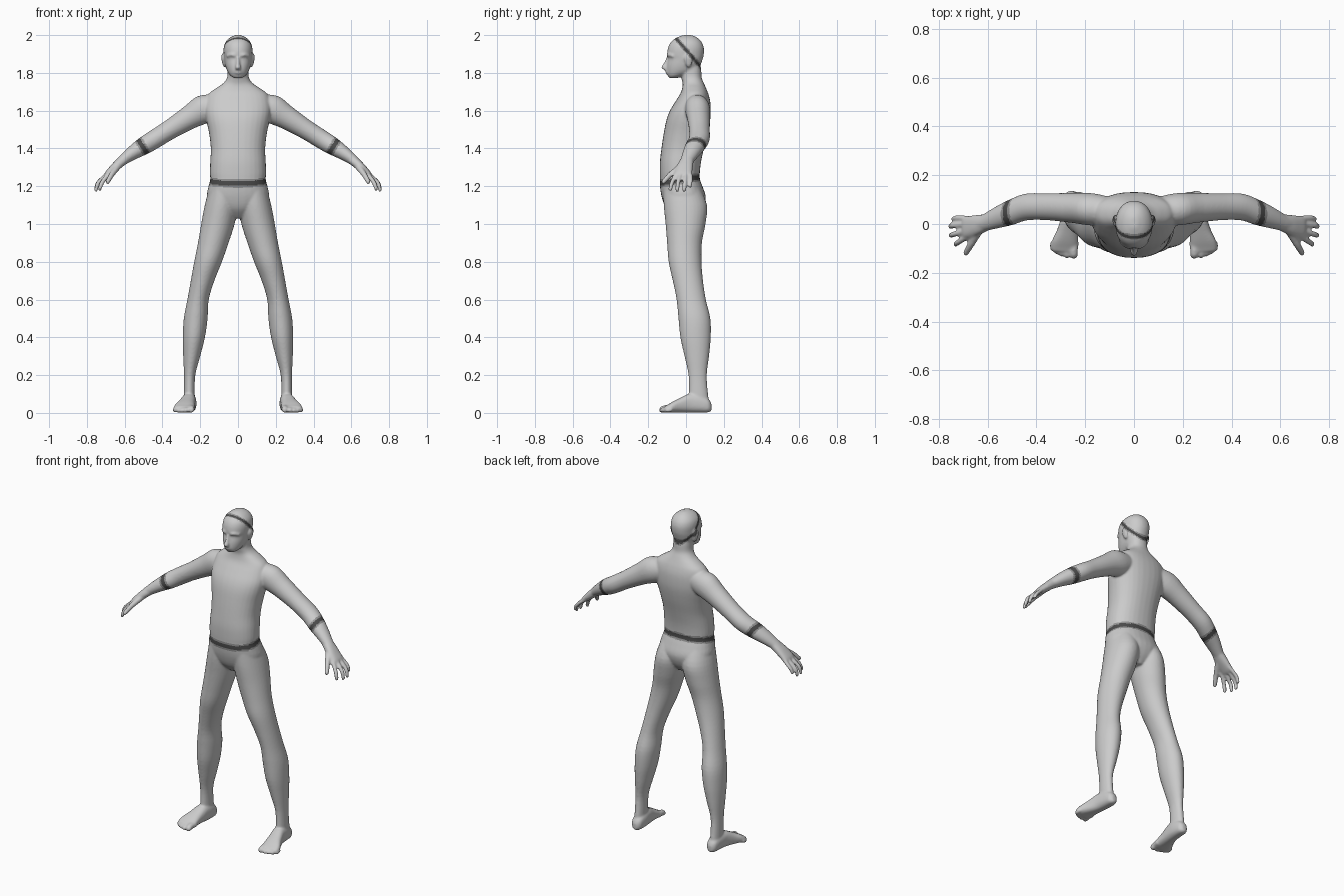
import bpy, bmesh
from math import cos, sin, pi
from mathutils import Vector

X, Y, Z = Vector((1, 0, 0)), Vector((0, 1, 0)), Vector((0, 0, 1))
bm = bmesh.new()


def spline(rows, steps):
    """Catmull-Rom interpolation through rows of numbers."""
    out, n = [], len(rows)
    for i in range(n - 1):
        quad = zip(rows[max(i - 1, 0)], rows[i], rows[i + 1], rows[min(i + 2, n - 1)])
        quad = list(quad)
        for s in range(steps):
            t = s / steps
            out.append([0.5 * (2 * b + (c - a) * t + (2 * a - 5 * b + 4 * c - d) * t * t
                               + (3 * b - a - 3 * c + d) * t ** 3) for a, b, c, d in quad])
    return out + [list(rows[-1])]


def loft(rows, u, v, power=2.0, seg=32, steps=4):
    """Skin superellipse sections (x, y, z, a, b) lying in the u, v plane."""
    loops = []
    for x, y, z, a, b in spline(rows, steps):
        ring = []
        for k in range(seg):
            c, s = cos(2 * pi * k / seg), sin(2 * pi * k / seg)
            cu = abs(c) ** (2 / power) * (1 if c > 0 else -1)
            sv = abs(s) ** (2 / power) * (1 if s > 0 else -1)
            ring.append(bm.verts.new(Vector((x, y, z)) + u * cu * max(a, .002) + v * sv * max(b, .002)))
        loops.append(ring)
    for r, q in zip(loops, loops[1:]):
        for k in range(seg):
            m = (k + 1) % seg
            bm.faces.new((r[k], r[m], q[m], q[k]))
    bm.faces.new(loops[0][::-1])
    bm.faces.new(loops[-1])


def upright(rows, power=2.0, cx=0):
    """Horizontal sections given as z, front y, back y, half width."""
    loft([(cx, (f + b) / 2, z, w, (b - f) / 2) for z, f, b, w in rows], X, Y, power)


def tube(points, r0, r1):
    """Round-tipped finger-like tube."""
    pts = [Vector(p) for p in points]
    t = (pts[-1] - pts[0]).normalized()
    u = t.cross(X if abs(t.x) < .7 else Y).normalized()
    n = len(pts) - 1
    rows = [(*p, r0 + (r1 - r0) * i / n, r0 + (r1 - r0) * i / n) for i, p in enumerate(pts)]
    end = (pts[-1] - pts[-2]).normalized()
    rows.append((*(pts[-1] + end * r1 * .6), r1 * .7, r1 * .7))
    rows.append((*(pts[-1] + end * r1 * .95), r1 * .2, r1 * .2))
    loft(rows, u, t.cross(u), seg=12, steps=3)


# Torso and neck
upright([(1.03, -.06, .055, .03), (1.08, -.105, .09, .12), (1.14, -.128, .105, .163),
         (1.20, -.138, .087, .156), (1.235, -.138, .074, .147), (1.27, -.139, .073, .149),
         (1.33, -.138, .08, .147), (1.40, -.13, .095, .144), (1.48, -.118, .115, .153),
         (1.55, -.104, .128, .168), (1.60, -.085, .131, .175), (1.65, -.055, .128, .17),
         (1.69, -.03, .118, .155), (1.72, -.02, .106, .115), (1.745, -.018, .095, .078),
         (1.775, -.025, .083, .058), (1.82, -.03, .08, .054), (1.86, -.02, .07, .05)], 2.25)

# Head
upright([(1.772, -.087, -.05, .02), (1.785, -.097, -.01, .04), (1.81, -.103, .05, .057),
         (1.84, -.102, .076, .067), (1.875, -.095, .089, .073), (1.897, -.1, .094, .075),
         (1.93, -.096, .095, .076), (1.96, -.082, .085, .068), (1.985, -.053, .062, .045),
         (2.0, -.015, .03, .015)], 2.15)
# Nose, lips, brow, ear
loft([(0, -.096, 1.885, .007, .007), (0, -.104, 1.855, .009, .012), (0, -.112, 1.83, .015, .02),
      (0, -.108, 1.818, .015, .013)], X, Y, seg=16)
for z in (1.811, 1.801):
    tube([(0, -.104, z), (.012, -.101, z), (.022, -.095, z)], .007, .004)
tube([(.012, -.096, 1.892), (.035, -.09, 1.896), (.056, -.07, 1.89)], .009, .008)
loft([(.071, .016, 1.83, .005, .008), (.075, .014, 1.845, .007, .016), (.079, .014, 1.875, .009, .023),
      (.079, .017, 1.895, .008, .018), (.077, .018, 1.905, .004, .008)], X, Y, seg=16)

# Leg: z, inner x, outer x, front y, back y
leg = [(1.2, .0, .15, -.12, .07), (1.1, .0, .176, -.118, .111), (1.0, .018, .195, -.108, .103),
       (.9, .05, .212, -.1, .084), (.8, .085, .232, -.092, .082), (.7, .125, .25, -.07, .09),
       (.6, .155, .268, -.05, .105), (.5, .161, .287, -.04, .129), (.4, .175, .292, -.03, .131),
       (.3, .2, .29, -.008, .122), (.2, .226, .286, .013, .11), (.1, .229, .287, .015, .117),
       (.04, .229, .287, .01, .125)]
loft([((i + o) / 2, (f + b) / 2, z, (o - i) / 2, (b - f) / 2) for z, i, o, f, b in leg], X, Y)

# Foot and toes
loft([(.256, .135, .03, .012, .018), (.256, .118, .039, .03, .036), (.257, .07, .05, .037, .048),
      (.262, .02, .052, .039, .05), (.273, -.03, .041, .045, .039), (.283, -.07, .031, .054, .029),
      (.286, -.1, .022, .055, .02), (.286, -.113, .02, .048, .015)], X, Z, 2.5)
for x, y, r in ((.248, -.127, .018), (.276, -.128, .014), (.297, -.122, .013),
                (.316, -.113, .013), (.333, -.1, .012)):
    tube([(x - .005, -.075, .024), (x, y + .02, r + .006), (x, y, r)], r, r)

# Arm
loft([(.08, .055, 1.64, .05, .055), (.17, .06, 1.612, .066, .077), (.255, .066, 1.565, .061, .063),
      (.36, .071, 1.50, .055, .052), (.44, .07, 1.45, .055, .05), (.50, .05, 1.413, .054, .047),
      (.56, .028, 1.375, .046, .037), (.615, .006, 1.335, .035, .027), (.64, 0, 1.315, .03, .022)],
     Y, Vector((.53, 0, .85)))
# Palm and fingers
loft([(.60, .008, 1.345, .034, .026), (.635, -.003, 1.315, .041, .025), (.665, -.01, 1.288, .045, .021),
      (.69, -.013, 1.265, .045, .016), (.70, -.014, 1.255, .036, .01)], Y, Vector((.74, 0, .67)), 2.4)
tube([(.675, -.046, 1.275), (.718, -.073, 1.222), (.732, -.083, 1.185)], .013, .011)
tube([(.68, -.025, 1.272), (.738, -.042, 1.22), (.752, -.047, 1.18)], .013, .011)
tube([(.68, .001, 1.272), (.74, -.006, 1.22), (.753, -.01, 1.18)], .013, .011)
tube([(.675, .022, 1.275), (.727, .025, 1.23), (.742, .021, 1.2)], .012, .01)
tube([(.635, -.025, 1.305), (.668, -.082, 1.262), (.69, -.12, 1.223)], .018, .012)

# Mirror, fuse and smooth into one skin
mesh = bpy.data.meshes.new("body_parts")
bm.to_mesh(mesh)
bm.free()
parts = bpy.data.objects.new("body_parts", mesh)
bpy.context.collection.objects.link(parts)
parts.modifiers.new("mirror", 'MIRROR').use_mirror_merge = False
fuse = parts.modifiers.new("fuse", 'REMESH')
fuse.mode, fuse.voxel_size = 'VOXEL', .0058
soft = parts.modifiers.new("soft", 'SMOOTH')
soft.factor, soft.iterations = .5, 7
skin = bpy.data.meshes.new_from_object(parts.evaluated_get(bpy.context.evaluated_depsgraph_get()))
bpy.data.objects.remove(parts)
body = bpy.data.objects.new("body", skin)
bpy.context.collection.objects.link(body)

# Dark seams at waist, forearms and hairline
for name, g in (("skin_grey", .6), ("seam_soft", .3), ("seam_dark", .07)):
    mat = bpy.data.materials.new(name)
    mat.diffuse_color = (g, g, g, 1)
    skin.materials.append(mat)
for p in skin.polygons:
    p.use_smooth = True
    x, y, z = p.center
    x = abs(x)
    if x > .4:
        d = .85 * (x - .505) - .53 * (z - 1.41)
    elif z > 1.8:
        d = 1.8 * (.754 * (y + .055) + .657 * (z - 1.985))
    else:
        d = z - 1.232 - .16 * (y + .03)
    if z > 1.1:
        p.material_index = 2 if abs(d) < .012 else 1 if abs(d) < .022 else 0
